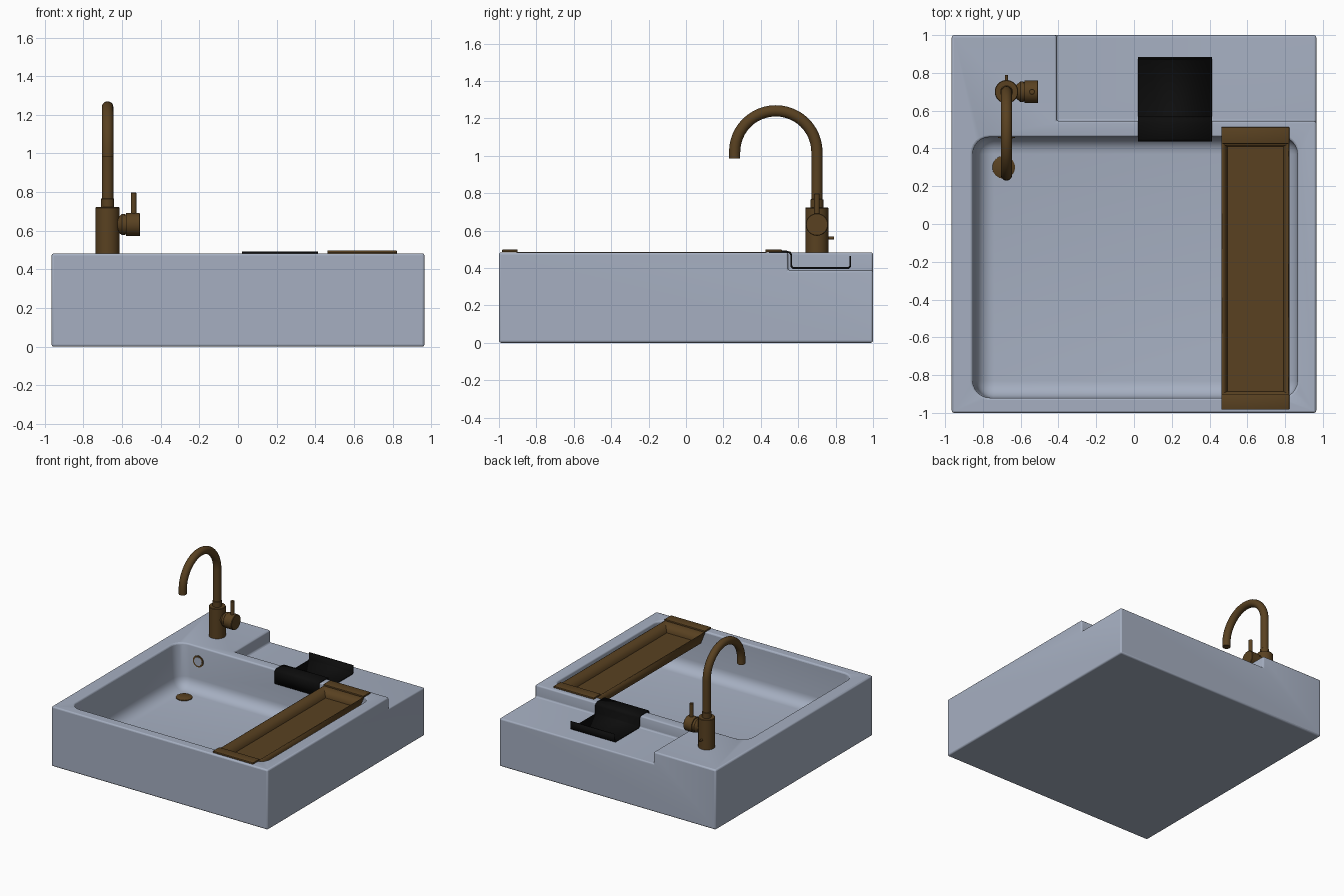
import bpy, bmesh, math
from mathutils import Vector

if "Cube" in bpy.data.objects:
    bpy.data.objects.remove(bpy.data.objects["Cube"], do_unlink=True)


def material(name, rgb):
    m = bpy.data.materials.new(name)
    m.use_nodes = True
    m.diffuse_color = (*rgb, 1)
    m.node_tree.nodes["Principled BSDF"].inputs["Base Color"].default_value = (*rgb, 1)
    return m


CERAMIC = material("blue grey ceramic", (0.38, 0.43, 0.535))
BRONZE = material("dark bronze", (0.1, 0.053, 0.015))
BLACK = material("matte black", (0.004, 0.004, 0.004))


def finish(name, bm, mat, angle=35):
    bmesh.ops.recalc_face_normals(bm, faces=bm.faces)
    me = bpy.data.meshes.new(name)
    bm.to_mesh(me)
    bm.free()
    ob = bpy.data.objects.new(name, me)
    bpy.context.collection.objects.link(ob)
    me.materials.append(mat)
    smooth(ob, angle)
    return ob


def smooth(ob, angle=35):
    bpy.ops.object.select_all(action='DESELECT')
    ob.select_set(True)
    bpy.context.view_layer.objects.active = ob
    bpy.ops.object.shade_smooth_by_angle(angle=math.radians(angle))


def box_mesh(lo, hi):
    bm = bmesh.new()
    bmesh.ops.create_cube(bm, size=1)
    lo, hi = Vector(lo), Vector(hi)
    for v in bm.verts:
        v.co = Vector([lo[i] + (v.co[i] + 0.5) * (hi[i] - lo[i]) for i in range(3)])
    return bm


def box(name, lo, hi, mat, bevel=0.0):
    bm = box_mesh(lo, hi)
    if bevel:
        bmesh.ops.bevel(bm, geom=bm.edges[:], offset=bevel, segments=2,
                        profile=0.5, affect='EDGES')
    return finish(name, bm, mat)


def lathe(name, profile, origin, axis, mat, segments=32):
    """Revolve (radius, distance) points about an axis through origin."""
    bm = bmesh.new()
    turn = Vector((0, 0, 1)).rotation_difference(Vector(axis)).to_matrix()
    rings = []
    for r, h in profile:
        rings.append([bm.verts.new(Vector(origin) + turn @ Vector(
            (r * math.cos(math.tau * i / segments),
             r * math.sin(math.tau * i / segments), h))) for i in range(segments)])
    for a, b in zip(rings, rings[1:]):
        for i in range(segments):
            j = (i + 1) % segments
            bm.faces.new((a[i], a[j], b[j], b[i]))
    bm.faces.new(rings[0])
    bm.faces.new(rings[-1])
    return finish(name, bm, mat)


# Ceramic sink: block with a rounded basin and a lowered rear shelf cut out
sink = box("sink", (-0.965, -1, 0), (0.965, 1, 0.483), CERAMIC)

bm = box_mesh((-0.87, -0.92, 0.13), (0.865, 0.46, 0.7))
for v in bm.verts:
    if v.co.z < 0.2 and v.co.x < 0:
        v.co.x += 0.04
edges = [e for e in bm.edges if min(v.co.z for v in e.verts) < 0.2]
bmesh.ops.bevel(bm, geom=edges, offset=0.09, segments=6, profile=0.5, affect='EDGES')
basin_cut = finish("basin_cutter", bm, CERAMIC)
shelf_cut = box("shelf_cutter", (-0.41, 0.545, 0.387), (1.2, 1.2, 0.7), CERAMIC)

for cutter in (basin_cut, shelf_cut):
    mod = sink.modifiers.new("cut", 'BOOLEAN')
    mod.object = cutter
    mod.solver = 'EXACT'
mod = sink.modifiers.new("soft edges", 'BEVEL')
mod.width = 0.012
mod.segments = 3
mod.limit_method = 'ANGLE'
mod.angle_limit = math.radians(50)
bpy.context.view_layer.update()
evaluated = sink.evaluated_get(bpy.context.evaluated_depsgraph_get())
sink.data = bpy.data.meshes.new_from_object(evaluated)
sink.modifiers.clear()
smooth(sink)
for cutter in (basin_cut, shelf_cut):
    bpy.data.objects.remove(cutter, do_unlink=True)

# Drain plug and overflow ring
lathe("drain", [(0.06, 0), (0.06, 0.008), (0.05, 0.014)], (-0.69, 0.3, 0.128),
      (0, 0, 1), BRONZE)
lathe("overflow_ring", [(0.034, 0), (0.046, 0), (0.046, 0.008), (0.034, 0.008)],
      (-0.675, 0.462, 0.365), (0, -1, 0), BRONZE)
lathe("overflow_face", [(0.034, 0), (0.034, 0.009)], (-0.675, 0.462, 0.365),
      (0, -1, 0), CERAMIC)

# Faucet body, collar, side valve, lever and rear pin
FX, FY = -0.675, 0.7
lathe("faucet_body", [(0.062, 0), (0.062, 0.236), (0.059, 0.24)], (FX, FY, 0.483),
      (0, 0, 1), BRONZE)
lathe("faucet_collar", [(0.034, 0), (0.034, 0.045), (0.03, 0.048)], (FX, FY, 0.72),
      (0, 0, 1), BRONZE)
lathe("valve", [(0.035, 0), (0.035, 0.05), (0.055, 0.075), (0.055, 0.09), (0.051, 0.09),
                (0.051, 0.096), (0.06, 0.096), (0.06, 0.165), (0.057, 0.168)],
      (FX, FY, 0.632), (1, 0, 0), BRONZE)
lathe("lever", [(0.015, 0), (0.015, 0.12), (0.013, 0.122)], (-0.54, FY, 0.675),
      (0, 0, 1), BRONZE, 16)
lathe("rear_pin", [(0.008, 0), (0.008, 0.09)], (FX, FY, 0.56), (0, 1, 0), BRONZE, 12)

# Swan neck spout swept along a path
RADIUS, ARC_Z = 0.22, 1.02
path = [(FY, 0.74), (FY, 0.9)]
path += [(FY - RADIUS + RADIUS * math.cos(math.pi * i / 24),
          ARC_Z + RADIUS * math.sin(math.pi * i / 24)) for i in range(25)]
path.append((FY - 2 * RADIUS, 0.985))
bm = bmesh.new()
rings = []
for k, (y, z) in enumerate(path):
    a, b = path[max(k - 1, 0)], path[min(k + 1, len(path) - 1)]
    side = Vector((0, -(b[1] - a[1]), b[0] - a[0])).normalized()
    rings.append([bm.verts.new(Vector((FX, y, z)) + 0.03 * (
        math.cos(math.tau * i / 20) * side
        + math.sin(math.tau * i / 20) * Vector((1, 0, 0)))) for i in range(20)])
for a, b in zip(rings, rings[1:]):
    for i in range(20):
        bm.faces.new((a[i], a[i - 1], b[i - 1], b[i]))
bm.faces.new(rings[0])
bm.faces.new(rings[-1])
finish("spout", bm, BRONZE)


def folded_sheet(name, points, x0, x1, thickness, mat):
    """Extrude a (y, z) polyline across x as a bent sheet."""
    bm = bmesh.new()
    rows = [[bm.verts.new((x, y, z)) for x in (x0, x1)] for y, z in points]
    for a, b in zip(rows, rows[1:]):
        bm.faces.new((a[0], a[1], b[1], b[0]))
    ob = finish(name, bm, mat)
    mod = ob.modifiers.new("thickness", 'SOLIDIFY')
    mod.thickness = thickness
    mod.offset = 0
    mod.use_even_offset = True
    return ob


# Black soap holder hooked over the rear rim
folded_sheet("soap_holder",
             [(0.441, 0.38), (0.441, 0.475), (0.453, 0.488), (0.535, 0.488),
              (0.556, 0.482), (0.563, 0.47), (0.563, 0.41), (0.572, 0.4),
              (0.868, 0.4), (0.878, 0.408), (0.878, 0.463)],
             0.02, 0.413, 0.01, BLACK)

# Bronze tray: open tapered trough plus a lip resting on each rim
bm = box_mesh((0.463, -0.905, 0.395), (0.822, 0.43, 0.484))
for v in bm.verts:
    if v.co.z < 0.44:
        v.co.x += 0.027 if v.co.x < 0.6 else -0.027
        v.co.y += 0.015 if v.co.y < 0 else -0.015
top = [f for f in bm.faces if f.calc_center_median().z > 0.48]
bmesh.ops.delete(bm, geom=top, context='FACES_ONLY')
tray = finish("tray", bm, BRONZE)
mod = tray.modifiers.new("thickness", 'SOLIDIFY')
mod.thickness = 0.008
mod.offset = -1
for name, y0, y1 in (("tray_front_lip", -0.983, -0.9), ("tray_rear_lip", 0.425, 0.513)):
    box(name, (0.463, y0, 0.484), (0.822, y1, 0.498), BRONZE, 0.003)
